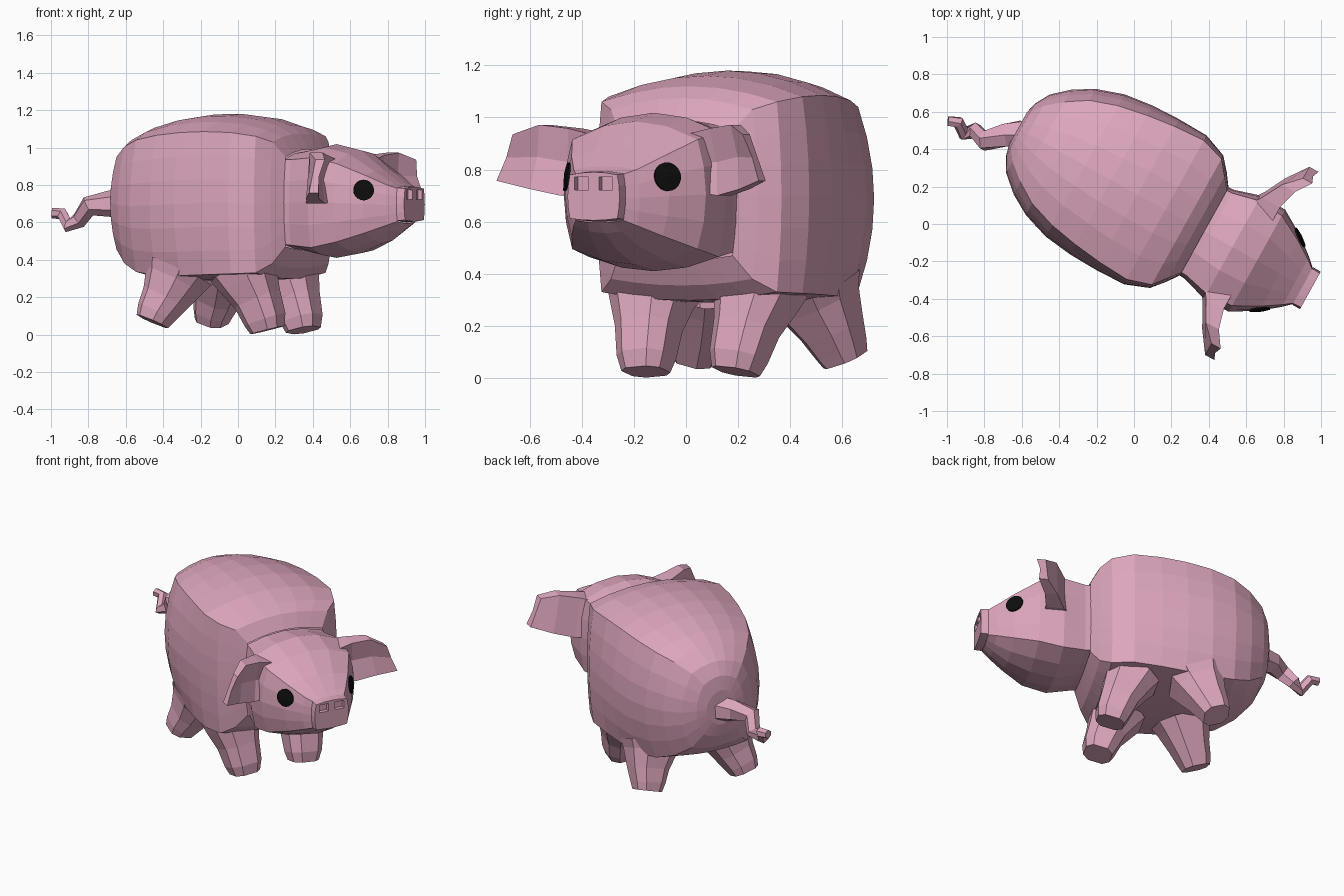
import bpy, bmesh, math
from mathutils import Vector, Matrix

if "Cube" in bpy.data.objects:
    bpy.data.objects.remove(bpy.data.objects["Cube"])

# The animal is built along local +x (nose) and then turned in plan
PLACE = Matrix.Rotation(math.radians(-29), 4, 'Z') @ Matrix.Translation((0, 0.147, 0))


def material(name, rgb):
    m = bpy.data.materials.new(name)
    m.diffuse_color = (*rgb, 1)
    m.use_nodes = True
    m.node_tree.nodes["Principled BSDF"].inputs["Base Color"].default_value = m.diffuse_color
    return m


PINK = material("pink skin", (0.72, 0.38, 0.51))
BLACK = material("black eye", (0.004, 0.004, 0.004))


def finish(name, bm, mat):
    me = bpy.data.meshes.new(name)
    bm.to_mesh(me)
    bm.free()
    me.materials.append(mat)
    ob = bpy.data.objects.new(name, me)
    bpy.context.collection.objects.link(ob)
    ob.matrix_world = PLACE
    return ob


def loft(name, rings, start=True, end=True):
    """Skin a row of rings; start and end choose which caps are closed."""
    bm = bmesh.new()
    vs = [[bm.verts.new(p) for p in r] for r in rings]
    n = len(vs[0])
    for a, b in zip(vs, vs[1:]):
        for i in range(n):
            j = (i + 1) % n
            bm.faces.new((a[i], a[j], b[j], b[i]))
    caps = [bm.faces.new(vs[0][::-1]), bm.faces.new(vs[-1])]
    bmesh.ops.recalc_face_normals(bm, faces=bm.faces)
    drop = [f for f, keep in zip(caps, (start, end)) if not keep]
    bmesh.ops.delete(bm, geom=drop, context='FACES_ONLY')
    return finish(name, bm, PINK)


def superellipse(n, power):
    pts = []
    for i in range(n):
        t = 2 * math.pi * (i + 0.5) / n
        c, s = math.cos(t), math.sin(t)
        pts.append((math.copysign(abs(c) ** (2 / power), c),
                    math.copysign(abs(s) ** (2 / power), s)))
    return pts


def pillow(x, hw, cw, z0, c0, c1, z1, n):
    """Box section with bulging sides: corners at (cw, c0) and (cw, c1)."""
    ts = [-1 + 2 * i / n for i in range(n)]
    mid, half = (c0 + c1) / 2, (c1 - c0) / 2
    side = [(hw - (hw - cw) * t * t, mid + half * t) for t in ts]
    top = [(-cw * t, z1 - (z1 - c1) * t * t) for t in ts]
    other = [(-y, 2 * mid - z) for y, z in side]
    under = [(cw * t, z0 + (c0 - z0) * t * t) for t in ts]
    return [Vector((x, y, z)) for y, z in side + top + other + under]


def tube(name, path, n, power):
    pts = [Vector(p[:3]) for p in path]
    rings = []
    for i, p in enumerate(pts):
        d = (pts[min(i + 1, len(pts) - 1)] - pts[max(i - 1, 0)]).normalized()
        side = Vector((0, 1, 0))
        side = (side - d * side.dot(d)).normalized()
        up = d.cross(side)
        r = path[i][3]
        rings.append([p + r * (a * side + b * up) for a, b in superellipse(n, power)])
    return loft(name, rings, start=False)


# Body: x, half width, corner half width, bottom, corner bottom, corner top, top
body = [(-0.79, 0.10, 0.06, 0.60, 0.63, 0.80, 0.83), (-0.775, 0.16, 0.11, 0.52, 0.55, 0.88, 0.92),
        (-0.73, 0.24, 0.17, 0.43, 0.455, 0.95, 1.00), (-0.64, 0.32, 0.245, 0.355, 0.38, 1.005, 1.07),
        (-0.53, 0.385, 0.315, 0.31, 0.335, 1.04, 1.115), (-0.38, 0.435, 0.365, 0.292, 0.315, 1.065, 1.155),
        (-0.22, 0.455, 0.395, 0.288, 0.315, 1.08, 1.177), (-0.06, 0.46, 0.415, 0.29, 0.32, 1.085, 1.18),
        (0.11, 0.455, 0.425, 0.29, 0.325, 1.08, 1.16), (0.24, 0.405, 0.385, 0.298, 0.33, 1.06, 1.12),
        (0.30, 0.335, 0.31, 0.355, 0.38, 1.03, 1.075), (0.348, 0.268, 0.25, 0.45, 0.47, 0.95, 0.99)]
loft("body", [pillow(*b, 6) for b in body], end=False)

# Head tapering to the snout
head_st = [(0.335, 0.268, 0.25, 0.45, 0.482, 0.935, 0.98), (0.38, 0.272, 0.252, 0.445, 0.478, 0.935, 0.987),
           (0.52, 0.315, 0.285, 0.41, 0.465, 0.945, 1.018), (0.67, 0.312, 0.275, 0.435, 0.495, 0.915, 0.985),
           (0.81, 0.228, 0.20, 0.49, 0.545, 0.85, 0.88), (0.905, 0.152, 0.138, 0.555, 0.585, 0.80, 0.812),
           (0.95, 0.11, 0.104, 0.596, 0.605, 0.782, 0.788)]
head = loft("head", [pillow(*h, 4) for h in head_st], start=False, end=False)
snout_st = [(0.95, 0.115, 0.106, 0.60, 0.61, 0.785, 0.795), (0.997, 0.114, 0.104, 0.605, 0.612, 0.78, 0.79)]
snout = loft("snout", [pillow(*h, 4) for h in snout_st])

# Nostrils sunk into the snout
for s, side in ((-1, "right"), (1, "left")):
    bm = bmesh.new()
    bmesh.ops.create_cube(bm, size=1, matrix=Matrix.Translation((0.997, s * 0.053, 0.747))
                          @ Matrix.Diagonal((0.05, 0.06, 0.05, 1)))
    cutter = finish(side + "_nostril_cutter", bm, PINK)
    cutter.hide_render = True
    cutter.hide_viewport = True
    mod = snout.modifiers.new("nostril", 'BOOLEAN')
    mod.operation = 'DIFFERENCE'
    mod.object = cutter

for s, side in ((-1, "right"), (1, "left")):
    # Eye: thin disc laid onto the side of the head
    hit = head.closest_point_on_mesh(Vector((0.825, s * 0.24, 0.775)))
    c, nrm = hit[1], hit[2]
    t = (Vector((0, 0, 1)) - nrm * nrm.z).normalized()
    w = t.cross(nrm)
    bm = bmesh.new()
    centre = bm.verts.new(c)
    rim = []
    for r in (0.018, 0.037, 0.056):
        row = []
        for i in range(24):
            a = 2 * math.pi * i / 24
            p = c + r * (math.cos(a) * t + math.sin(a) * w)
            row.append(bm.verts.new(head.closest_point_on_mesh(p)[1]))
        rim.append(row)
    for i in range(24):
        j = (i + 1) % 24
        bm.faces.new((centre, rim[0][i], rim[0][j]))
        for a, b in zip(rim, rim[1:]):
            bm.faces.new((a[i], b[i], b[j], a[j]))
    for v in bm.verts:
        v.co += nrm * 0.009
    bm.normal_update()
    if sum(f.normal.dot(nrm) for f in bm.faces) < 0:
        bmesh.ops.reverse_faces(bm, faces=bm.faces)
    eye = finish(side + "_eye", bm, BLACK)
    solid = eye.modifiers.new("thickness", 'SOLIDIFY')
    solid.thickness = 0.0095
    solid.offset = -1

    # Ear: curved plate; x, bottom y, top y, bottom z, top z, half thickness
    ear = [(0.56, 0.27, 0.23, 0.71, 0.94, 0.08), (0.585, 0.345, 0.31, 0.70, 0.958, 0.055),
           (0.63, 0.46, 0.42, 0.725, 0.972, 0.04), (0.70, 0.575, 0.505, 0.757, 0.935, 0.028)]
    loft(side + "_ear", [[Vector((x - h, s * yb, zb)), Vector((x + h, s * yb, zb)),
                          Vector((x + h * 0.5, s * (yb + yt) / 2, (zb + zt) / 2)),
                          Vector((x + h, s * yt, zt)), Vector((x - h, s * yt, zt))]
                         for x, yb, yt, zb, zt, h in ear], start=False)

    # Legs: front pair lean forward, rear pair splay back and out
    k = 0.015 if s > 0 else 0
    tube("front_" + side + "_leg",
         [(0.09, s * (0.235 - k), 0.345, 0.18), (0.115, s * (0.235 - k), 0.285, 0.152),
          (0.16, s * (0.222 - k), 0.19, 0.122),
          (0.20, s * (0.21 - k), 0.08, 0.107), (0.213, s * (0.205 - k), 0.024, 0.088)], 8, 2.8)
    tube("rear_" + side + "_leg",
         [(-0.31, s * 0.24, 0.345, 0.18), (-0.33, s * 0.255, 0.29, 0.155),
          (-0.37, s * 0.29, 0.19, 0.12),
          (-0.405, s * (0.322 - k), 0.115, 0.10), (-0.42, s * (0.335 - k), 0.07, 0.085)], 8, 2.8)

# Tail: kinked tapering tube, path given in world space
path = [(-0.60, 0.48, 0.69, 0.082), (-0.69, 0.475, 0.70, 0.07), (-0.80, 0.445, 0.685, 0.056),
        (-0.85, 0.50, 0.61, 0.045), (-0.91, 0.485, 0.585, 0.04),
        (-0.94, 0.545, 0.645, 0.033), (-0.995, 0.55, 0.65, 0.028)]
inv = PLACE.inverted()
tube("tail", [(*(inv @ Vector(p[:3])), p[3]) for p in path], 6, 2.0)
